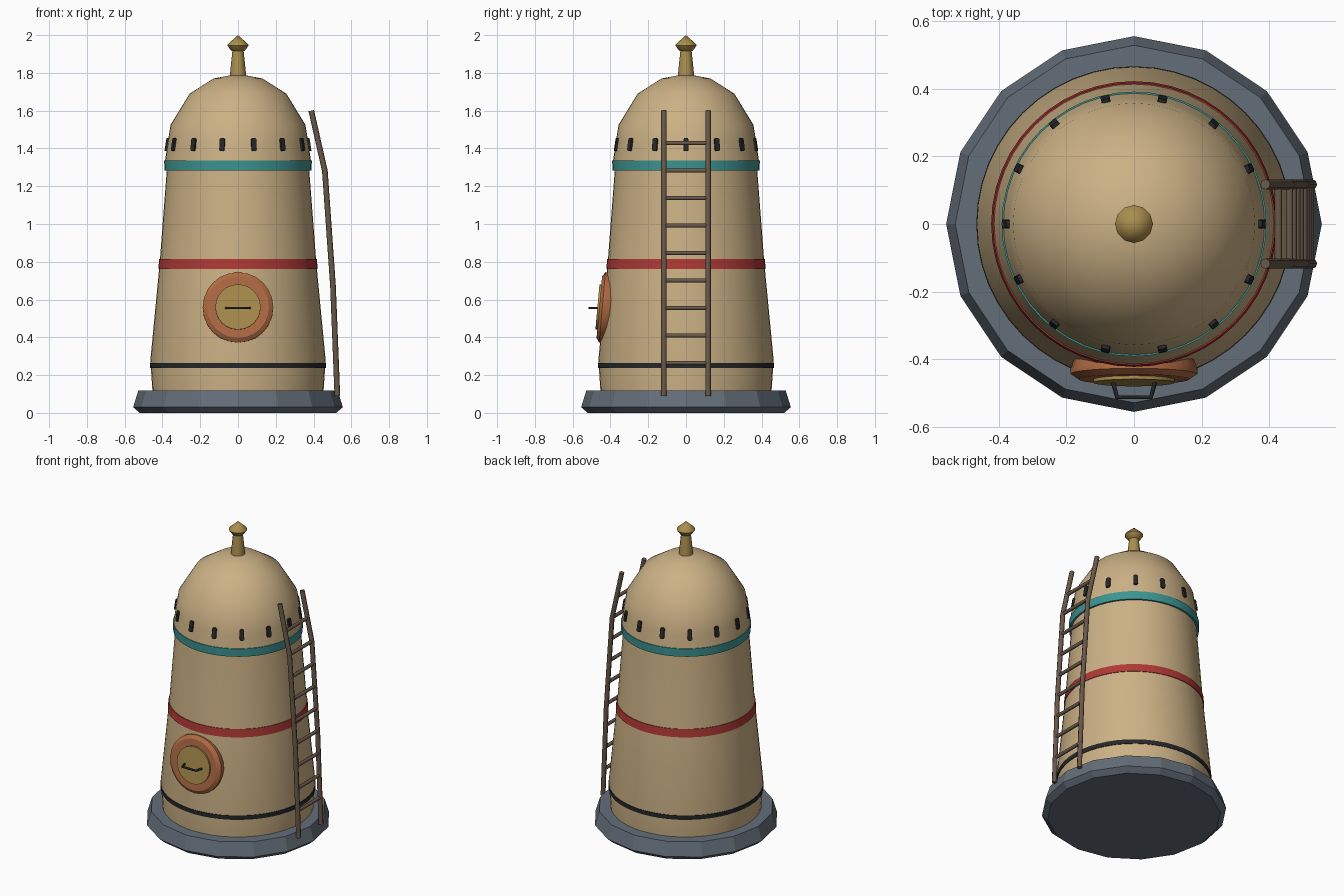
import bpy, bmesh
from math import cos, sin, pi, radians, atan
from mathutils import Vector, Matrix

cube = bpy.data.objects.get("Cube")
if cube:
    bpy.data.objects.remove(cube, do_unlink=True)


def material(name, r, g, b):
    m = bpy.data.materials.new(name)
    m.use_nodes = True
    m.diffuse_color = (r, g, b, 1)
    node = next(n for n in m.node_tree.nodes if n.type == 'BSDF_PRINCIPLED')
    node.inputs["Base Color"].default_value = (r, g, b, 1)
    node.inputs["Roughness"].default_value = 0.8
    return m


SAND = material("sand plaster", 0.60, 0.44, 0.235)
SLATE = material("slate grey", 0.125, 0.155, 0.19)
BLACK = material("charcoal", 0.018, 0.02, 0.022)
RED = material("red paint", 0.43, 0.04, 0.035)
TEAL = material("teal paint", 0.045, 0.30, 0.29)
COPPER = material("copper", 0.43, 0.145, 0.055)
BRASS = material("brass", 0.40, 0.27, 0.075)
WOOD = material("weathered wood", 0.14, 0.098, 0.068)


def finish(name, bm, mat, smooth=None):
    bmesh.ops.recalc_face_normals(bm, faces=bm.faces)
    mesh = bpy.data.meshes.new(name)
    bm.to_mesh(mesh)
    bm.free()
    mesh.materials.append(mat)
    ob = bpy.data.objects.new(name, mesh)
    bpy.context.collection.objects.link(ob)
    if smooth:
        bpy.ops.object.select_all(action='DESELECT')
        ob.select_set(True)
        bpy.context.view_layer.objects.active = ob
        bpy.ops.object.shade_smooth_by_angle(angle=radians(smooth))
    return ob


def lathe(name, profile, sides, mat, smooth=None, matrix=None, closed=False):
    """Revolve (radius, height) points about z; closed joins last to first."""
    bm = bmesh.new()
    rings = []
    for r, z in profile:
        count = sides if r > 0 else 1
        rings.append([bm.verts.new((r * cos(2 * pi * i / sides),
                                    r * sin(2 * pi * i / sides), z))
                      for i in range(count)])
    pairs = list(zip(rings, rings[1:]))
    if closed:
        pairs.append((rings[-1], rings[0]))
    for a, b in pairs:
        for i in range(sides):
            j = (i + 1) % sides
            quad = [a[i % len(a)], a[j % len(a)], b[j % len(b)], b[i % len(b)]]
            bm.faces.new(list(dict.fromkeys(quad)))
    if not closed:
        for ring in (rings[0], rings[-1]):
            if len(ring) > 1:
                bm.faces.new(ring)
    if matrix:
        bm.transform(matrix)
    return finish(name, bm, mat, smooth)


def rod(name, points, radius, sides, mat):
    """Tube swept along a path."""
    curve = bpy.data.curves.new(name, 'CURVE')
    curve.dimensions = '3D'
    curve.bevel_depth = radius
    curve.bevel_resolution = (sides - 4) // 2
    curve.use_fill_caps = True
    spline = curve.splines.new('POLY')
    spline.points.add(len(points) - 1)
    for p, co in zip(spline.points, points):
        p.co = (*co, 1)
    curve.materials.append(mat)
    ob = bpy.data.objects.new(name, curve)
    bpy.context.collection.objects.link(ob)
    return ob


# Foundation slab
lathe("foundation", [(0.52, 0), (0.555, 0.03), (0.528, 0.118)], 16, SLATE)

# Tapered tower with a slightly flared foot
lathe("tower_wall", [(0.452, 0.1), (0.464, 0.28), (0.415, 0.79), (0.376, 1.30)],
      48, SAND, 40)

# Dome roof
lathe("dome", [(0.388, 1.32), (0.374, 1.42), (0.357, 1.525), (0.256, 1.69),
               (0.13, 1.77), (0, 1.795)], 48, SAND, 40)

# Painted bands
for name, z0, z1, r0, r1, mat in (
        ("lower_band", 0.237, 0.265, 0.465, 0.466, BLACK),
        ("middle_band", 0.763, 0.815, 0.422, 0.417, RED),
        ("upper_band", 1.282, 1.335, 0.389, 0.391, TEAL)):
    lathe(name, [(r0, z0), (r1, z1), (r1 - 0.02, z1), (r0 - 0.02, z0)],
          48, mat, 40, closed=True)

# Ring of small slit windows with rounded ends
WINDOWS = 14
for k in range(WINDOWS):
    bm = bmesh.new()
    bmesh.ops.create_cube(bm, size=1)
    bmesh.ops.scale(bm, verts=bm.verts, vec=(0.02, 0.027, 0.07))
    ends = [e for e in bm.edges if abs(e.verts[0].co.x - e.verts[1].co.x) > 0.01]
    bmesh.ops.bevel(bm, geom=ends, offset=0.009, segments=2, profile=0.5,
                    affect='EDGES')
    bm.transform(Matrix.Rotation(2 * pi * k / WINDOWS, 4, 'Z')
                 @ Matrix.Translation((0.374, 0, 1.42))
                 @ Matrix.Rotation(-0.15, 4, 'Y'))
    finish(f"slit_window_{k + 1}", bm, BLACK)

# Roof finial
lathe("finial", [(0.045, 1.77), (0.03, 1.915), (0.037, 1.918), (0.056, 1.945),
                 (0.054, 1.952), (0, 2.0)], 12, BRASS, 35)

# Round hatch, leaning with the wall
lean = atan(0.09)
hatch = (Matrix.Translation((0, -0.425, 0.557))
         @ Matrix.Rotation(pi / 2 - lean, 4, 'X'))
lathe("hatch_frame", [(0.175, -0.03), (0.187, 0.002), (0.187, 0.018),
                      (0.164, 0.034)], 24, COPPER, 25, hatch)
lathe("hatch_plate", [(0.12, 0.02), (0.12, 0.044)], 24, BRASS, 30, hatch)
rod("hatch_handle", [(-0.064, -0.46, 0.555), (-0.05, -0.512, 0.555),
                     (0.05, -0.512, 0.555), (0.064, -0.46, 0.555)],
    0.007, 6, BLACK)

# Ladder on the left side
path = [(0.526, 0.09), (0.503, 0.67), (0.46, 1.28), (0.388, 1.60)]


def ladder_x(z):
    for (x0, z0), (x1, z1) in zip(path, path[1:]):
        if z <= z1:
            return x0 + (x1 - x0) * (z - z0) / (z1 - z0)


for side, y in (("left", 0.117), ("right", -0.117)):
    rod(f"ladder_rail_{side}", [(x, y, z) for x, z in path], 0.015, 8, WOOD)
for k in range(9):
    z = 0.264 + 0.1455 * k
    x = ladder_x(z)
    rod(f"ladder_rung_{k + 1}", [(x, -0.128, z), (x, 0.128, z)], 0.011, 8, WOOD)
